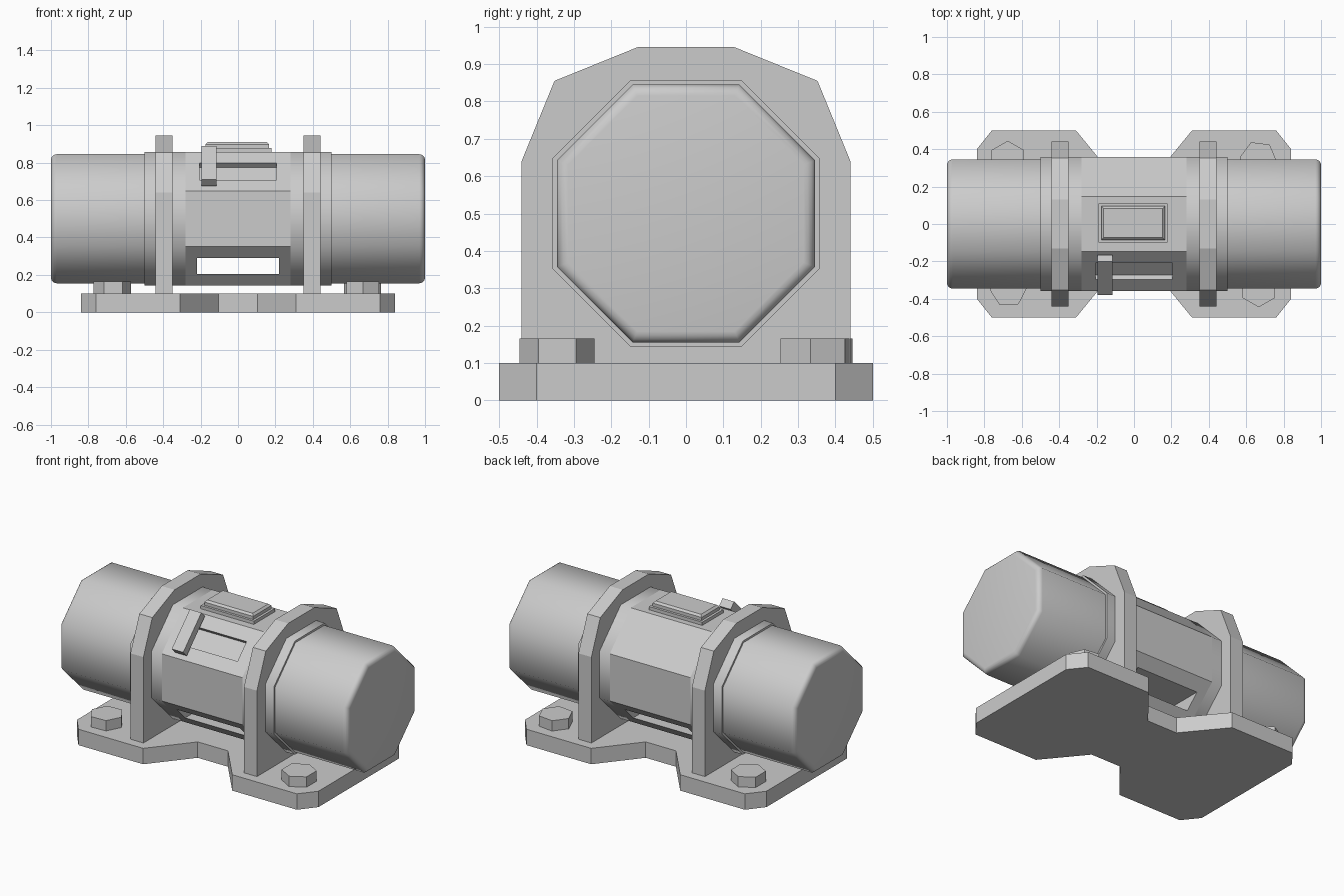
import bpy, bmesh
from math import radians, cos, sin, pi
from mathutils import Matrix, Vector

cube = bpy.data.objects.get("Cube")
if cube:
    bpy.data.objects.remove(cube, do_unlink=True)

grey = bpy.data.materials.new("plain_grey")
grey.use_nodes = True
colour = (0.6, 0.6, 0.6, 1)
grey.diffuse_color = colour
grey.node_tree.nodes["Principled BSDF"].inputs["Base Color"].default_value = colour

AXIS_Z = 0.5      # height of the motor axis
FACE = 0.3575     # centre to flat of the housing octagon


def finish(name, bm, smooth=False):
    bmesh.ops.recalc_face_normals(bm, faces=bm.faces)
    mesh = bpy.data.meshes.new(name)
    bm.to_mesh(mesh)
    bm.free()
    mesh.materials.append(grey)
    obj = bpy.data.objects.new(name, mesh)
    bpy.context.collection.objects.link(obj)
    if smooth:
        bpy.ops.object.select_all(action="DESELECT")
        obj.select_set(True)
        bpy.context.view_layer.objects.active = obj
        bpy.ops.object.shade_smooth_by_angle(angle=radians(50))
    return obj


def prism(name, outline, offset, smooth=False):
    """Extrude a closed outline of points along the offset vector."""
    bm = bmesh.new()
    face = bm.faces.new([bm.verts.new(p) for p in outline])
    ext = bmesh.ops.extrude_face_region(bm, geom=[face])["geom"]
    bmesh.ops.translate(bm, vec=offset,
                        verts=[v for v in ext if isinstance(v, bmesh.types.BMVert)])
    return finish(name, bm, smooth)


def box(name, centre, size, tilt=0):
    bm = bmesh.new()
    bmesh.ops.create_cube(bm, size=1, matrix=Matrix.Translation(centre)
                          @ Matrix.Rotation(tilt, 4, "X")
                          @ Matrix.Diagonal((*size, 1)))
    return finish(name, bm)


def octagon(x, flat):
    r = flat / cos(pi / 8)
    return [(x, r * cos(a), AXIS_Z + r * sin(a))
            for a in (pi / 8 + i * pi / 4 for i in range(8))]


def cut(target, cutter):
    mod = target.modifiers.new("cut", "BOOLEAN")
    mod.operation = "DIFFERENCE"
    mod.solver = "EXACT"
    mod.object = cutter
    bpy.context.view_layer.objects.active = target
    bpy.ops.object.modifier_apply(modifier=mod.name)
    bpy.data.objects.remove(cutter, do_unlink=True)


# Base plate: clipped corners and a tapered notch at front and back
quarter = [(0.84, 0.4), (0.76, 0.5), (0.31, 0.5), (0.105, 0.25)]
half = quarter + [(-x, y) for x, y in reversed(quarter)]
outline = half + [(x, -y) for x, y in reversed(half)]
prism("base_plate", [(x, y, 0) for x, y in outline], (0, 0, 0.1))

# Central housing with a slot right through and a recess in the upper front face
housing = prism("central_housing", octagon(-0.28, FACE), (0.56, 0, 0))
cut(housing, box("slot_cutter", (0, 0, 0.248), (0.44, 1, 0.085)))
cut(housing, box("recess_cutter", (0, -0.2528, 0.7528), (0.41, 0.127, 0.07), radians(45)))

# Lever clipped over the recess
box("lever", (-0.155, -0.2725, 0.7825), (0.08, 0.255, 0.05), radians(45))

# Raised cover on top
box("cover_plate", (-0.005, 0.005, 0.866), (0.37, 0.21, 0.024))
cover = box("cover_lid", (-0.005, 0.005, 0.89), (0.34, 0.18, 0.04))
bm = bmesh.new()
bm.from_mesh(cover.data)
top = [e for e in bm.edges if all(v.co.z > 0.9 for v in e.verts)]
bmesh.ops.bevel(bm, geom=top, offset=0.012, segments=1, affect="EDGES")
bm.to_mesh(cover.data)
bm.free()

# Collars, brackets and end caps on both sides
bracket_half = [(0.44, 0.1), (0.44, 0.64), (0.352, 0.855), (0.13, 0.945)]
bracket = bracket_half + [(-y, z) for y, z in reversed(bracket_half)]
for side, s in (("left", 1), ("right", -1)):
    prism(side + "_collar", octagon(s * 0.28, FACE), (s * 0.22, 0, 0), True)
    prism(side + "_bracket", [(s * 0.35, y, z) for y, z in bracket], (s * 0.09, 0, 0))

    # Cap with a rounded outer rim, built from rings
    bm = bmesh.new()
    rings = [(0.45, 0.345)]
    for i in range(5):
        a = i * pi / 8
        rings.append((0.97 + 0.03 * sin(a), 0.315 + 0.03 * cos(a)))
    loops = [[bm.verts.new(p) for p in octagon(s * x, f)] for x, f in rings]
    for a, b in zip(loops, loops[1:]):
        for i in range(8):
            j = (i + 1) % 8
            bm.faces.new((a[i], a[j], b[j], b[i]))
    bm.faces.new(loops[0])
    bm.faces.new(loops[-1])
    finish(side + "_end_cap", bm, True)

# Hexagonal bolt heads, each turned a little differently
for name, x, y, turn in (("front_left", 0.667, -0.345, 30), ("front_right", -0.672, -0.345, 3),
                         ("back_left", 0.665, 0.345, -7), ("back_right", -0.675, 0.345, 30)):
    hexagon = [(x + 0.1 * cos(a), y + 0.1 * sin(a), 0.1)
               for a in (radians(turn + 60 * i) for i in range(6))]
    prism(name + "_bolt", hexagon, (0, 0, 0.065))
